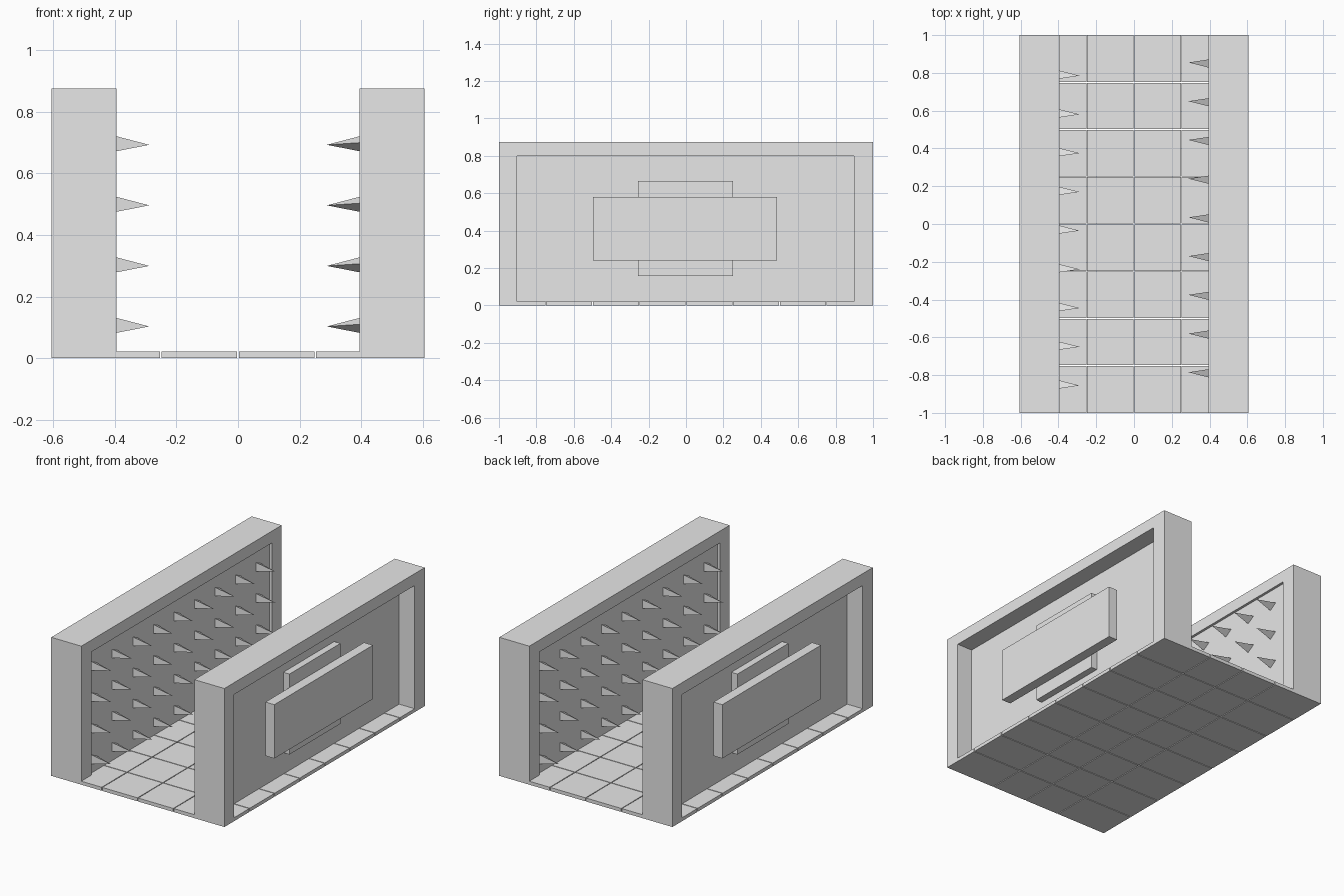
import bpy, bmesh
from math import pi
from mathutils import Matrix

cube = bpy.data.objects.get("Cube")
if cube:
    bpy.data.objects.remove(cube, do_unlink=True)

grey = bpy.data.materials.new("stone_grey")
grey.use_nodes = True
grey.diffuse_color = (0.8, 0.8, 0.8, 1)
grey.node_tree.nodes["Principled BSDF"].inputs["Base Color"].default_value = (0.8, 0.8, 0.8, 1)


def add_box(bm, x, y, z):
    """Add a box from three (low, high) ranges."""
    size = [b - a for a, b in (x, y, z)]
    mid = [(a + b) / 2 for a, b in (x, y, z)]
    bmesh.ops.create_cube(bm, size=1, matrix=Matrix.Translation(mid) @ Matrix.Diagonal((*size, 1)))


def finish(name, bm, turn=0):
    """Turn the part about z and make it an object."""
    bmesh.ops.rotate(bm, verts=bm.verts, matrix=Matrix.Rotation(turn, 3, 'Z'))
    bmesh.ops.recalc_face_normals(bm, faces=bm.faces)
    mesh = bpy.data.meshes.new(name)
    bm.to_mesh(mesh)
    bm.free()
    mesh.materials.append(grey)
    bpy.context.collection.objects.link(bpy.data.objects.new(name, mesh))


def box_part(name, turn, *ranges):
    bm = bmesh.new()
    add_box(bm, *ranges)
    finish(name, bm, turn)


INNER, OUTER, HEIGHT, FLOOR = 0.395, 0.605, 0.875, 0.022
PANEL_IN, PANEL_OUT = 0.411, 0.497


def wall_frame(name, turn):
    """Upside-down U profile, extruded through the wall thickness."""
    lo, hi, top = -0.903, 0.899, 0.8
    outline = [(-1, 0), (lo, 0), (lo, top), (hi, top), (hi, 0), (1, 0), (1, HEIGHT), (-1, HEIGHT)]
    bm = bmesh.new()
    face = bm.faces.new([bm.verts.new((INNER, y, z)) for y, z in outline])
    grown = bmesh.ops.extrude_face_region(bm, geom=[face])["geom"]
    moved = [v for v in grown if isinstance(v, bmesh.types.BMVert)]
    bmesh.ops.translate(bm, verts=moved, vec=(OUTER - INNER, 0, 0))
    finish(name, bm, turn)


def wall_spikes(name, turn):
    """Rows of three-sided spikes pointing inwards from the panel."""
    half, back, front = 0.028, 0.0165, -0.033
    bm = bmesh.new()
    for row in range(4):
        for col in range(9):
            y, z = 0.857 - col * 0.205, 0.107 + row * 0.1965
            base = [bm.verts.new((PANEL_IN, y + dy, z + dz))
                    for dy, dz in ((back, -half), (back, half), (front, 0.004))]
            tip = bm.verts.new((0.288, y - 0.002, z - 0.004))
            bm.faces.new(base)
            for i in range(3):
                bm.faces.new((base[i], base[(i + 1) % 3], tip))
    finish(name, bm, turn)


# Two walls, each the other turned half way round
for side, turn in (("left", 0), ("right", pi)):
    wall_frame(side + "_wall_frame", turn)
    box_part(side + "_wall_panel", turn, (PANEL_IN, PANEL_OUT), (-0.903, 0.899), (FLOOR, 0.8))
    box_part(side + "_backing_plate", turn, (PANEL_OUT, 0.54), (-0.257, 0.251), (0.157, 0.665))
    box_part(side + "_outer_plate", turn, (0.54, 0.602), (-0.497, 0.487), (0.24, 0.58))
    wall_spikes(side + "_wall_spikes", turn)

# Floor tiles with narrow seams
gap = 0.0025
columns = (-OUTER, -0.25, 0, 0.25, OUTER)
rows = [-1 + i * 0.25 for i in range(9)]


def inset(a, b, limit):
    """Pull a tile edge back from its seam, but not at the outer border."""
    return (a if a == -limit else a + gap, b if b == limit else b - gap)


bm = bmesh.new()
for x0, x1 in zip(columns, columns[1:]):
    for y0, y1 in zip(rows, rows[1:]):
        add_box(bm, inset(x0, x1, OUTER), inset(y0, y1, 1), (0, FLOOR))
finish("floor_tiles", bm)
